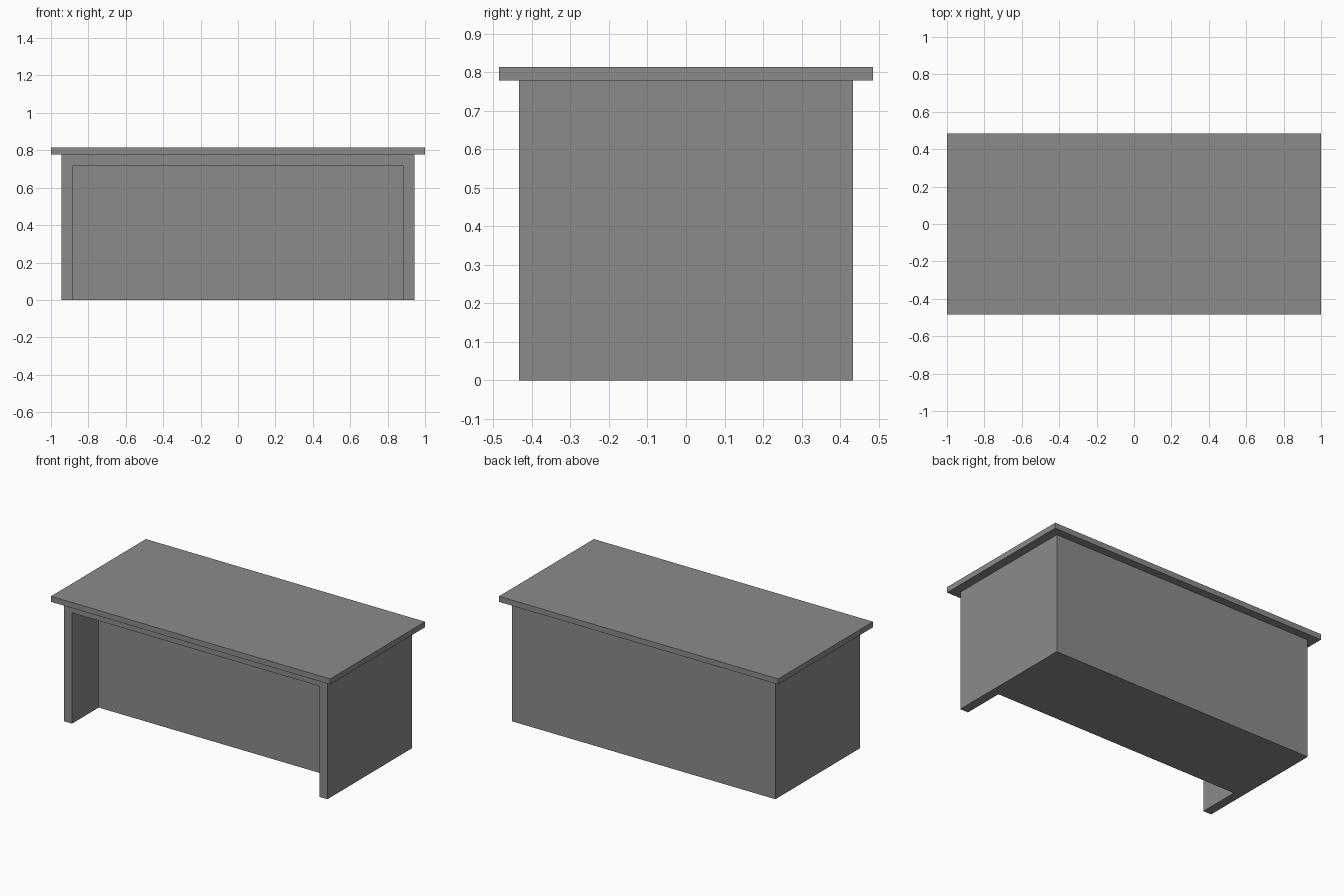
import bpy

if "Cube" in bpy.data.objects:
    bpy.data.objects.remove(bpy.data.objects["Cube"])


def make_box(name, x, y, z, material=None):
    """Box from (min, max) ranges on each axis."""
    bpy.ops.mesh.primitive_cube_add(size=1)
    obj = bpy.context.object
    obj.name = name
    for v in obj.data.vertices:
        for i, (lo, hi) in enumerate((x, y, z)):
            v.co[i] = lo if v.co[i] < 0 else hi
    if material:
        obj.data.materials.append(material)
    return obj


grey = bpy.data.materials.new("mid_grey")
grey.diffuse_color = (0.26, 0.26, 0.26, 1)
grey.use_nodes = True
grey.node_tree.nodes["Principled BSDF"].inputs["Base Color"].default_value = grey.diffuse_color

# Overhanging table top
make_box("table_top", (-1, 1), (-0.485, 0.485), (0.778, 0.814), grey)

# Solid counter body
body = make_box("counter_body", (-0.944, 0.944), (-0.433, 0.433), (0, 0.778), grey)

# Front recess, open at the floor, leaving two side legs and a top rail
cutter = make_box("recess_cutter", (-0.886, 0.886), (-0.6, -0.16), (-0.2, 0.717), grey)
cutter.hide_render = True
cutter.hide_set(True)

cut = body.modifiers.new("recess", 'BOOLEAN')
cut.operation = 'DIFFERENCE'
cut.solver = 'EXACT'
cut.object = cutter

# Apply the cut and remove the helper
bpy.context.view_layer.objects.active = body
bpy.ops.object.modifier_apply(modifier=cut.name)
bpy.data.objects.remove(cutter)
